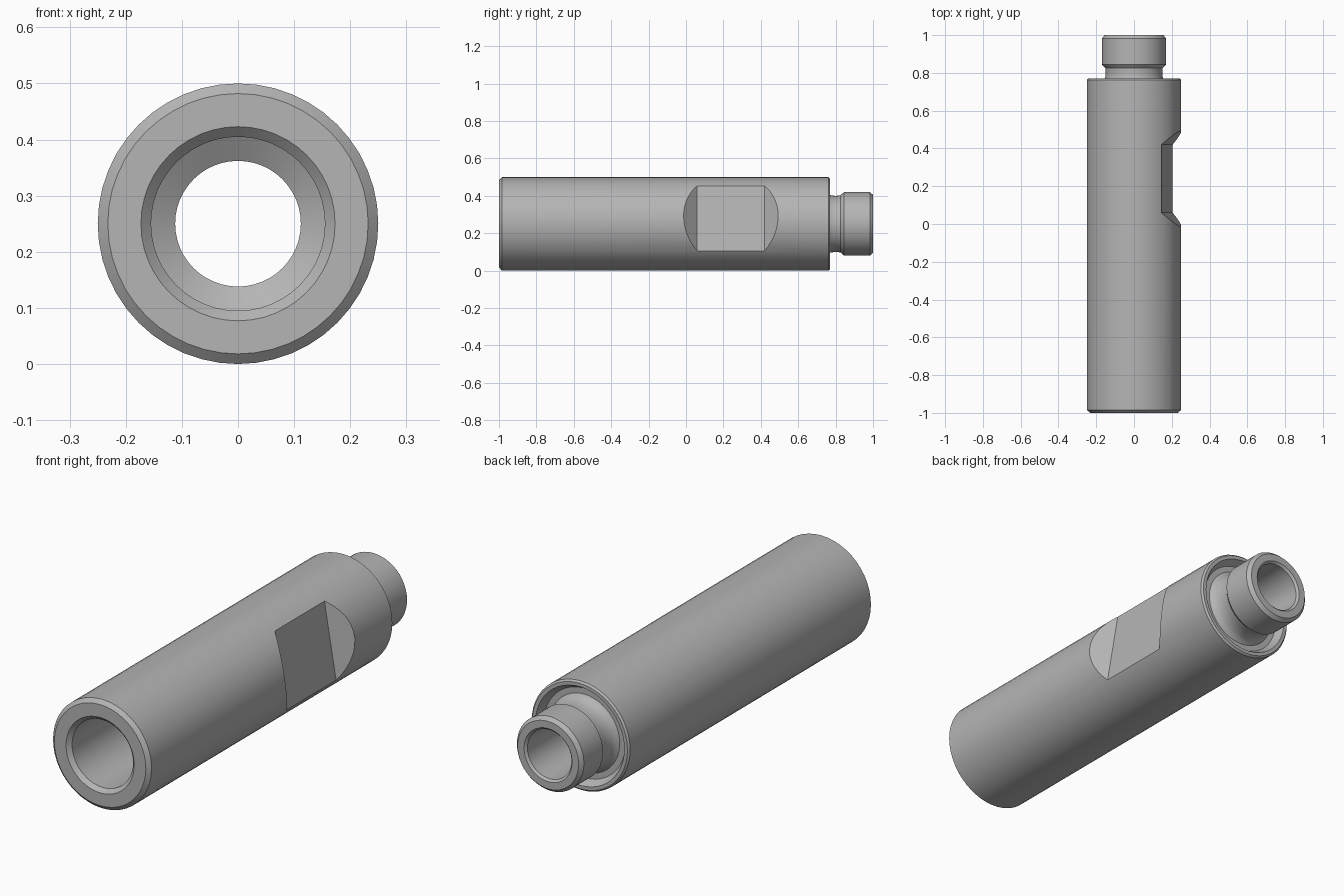
import bpy
import bmesh
import math
from mathutils import Matrix, Vector

default = bpy.data.objects.get("Cube")
if default:
    bpy.data.objects.remove(default, do_unlink=True)

R = 0.25            # barrel radius, also the height of the axis
SEGMENTS = 48
FLAT_TILT = math.radians(9.7)
FLAT_DEPTH = 0.177  # distance of each wrench flat from the axis

steel = bpy.data.materials.new("plain steel grey")
steel.use_nodes = True
colour = (0.46, 0.46, 0.46, 1)
steel.diffuse_color = colour
steel.node_tree.nodes["Principled BSDF"].inputs["Base Color"].default_value = colour


def make_object(name, bm):
    bmesh.ops.recalc_face_normals(bm, faces=bm.faces)
    mesh = bpy.data.meshes.new(name)
    bm.to_mesh(mesh)
    bm.free()
    obj = bpy.data.objects.new(name, mesh)
    bpy.context.collection.objects.link(obj)
    mesh.materials.append(steel)
    return obj


def lathe(name, profile):
    """Revolve a closed (radius, y) outline about the long axis."""
    bm = bmesh.new()
    axis = Vector((0, 0, R))
    verts = [bm.verts.new((r, y, R)) for r, y in profile]
    edges = [bm.edges.new((v, verts[i - 1])) for i, v in enumerate(verts)]
    bmesh.ops.spin(bm, geom=verts + edges, cent=axis, axis=(0, 1, 0),
                   angle=math.tau, steps=SEGMENTS, use_merge=False)
    bmesh.ops.remove_doubles(bm, verts=bm.verts, dist=1e-5)
    return make_object(name, bm)


def flat_cutter(name, angle):
    """Wedge with 45 degree ends that cuts one wrench flat."""
    bm = bmesh.new()
    outline = [(0, 0.06), (0, 0.42), (0.15, 0.57), (0.15, -0.09)]
    face = bm.faces.new([bm.verts.new((FLAT_DEPTH + u, y, -0.4)) for u, y in outline])
    top = bmesh.ops.extrude_face_region(bm, geom=[face])["geom"]
    bmesh.ops.translate(bm, vec=(0, 0, 0.8),
                        verts=[v for v in top if isinstance(v, bmesh.types.BMVert)])
    bm.transform(Matrix.Translation((0, 0, R)) @ Matrix.Rotation(-angle, 4, "Y"))
    obj = make_object(name, bm)
    obj.hide_render = True
    return obj


front_outline = [(0.112, -0.52), (0.155, -0.546), (0.155, -0.982), (0.173, -1.0),
                 (0.232, -1.0), (R, -0.984)]
collar_outline = [(R, 0.762), (0.242, 0.77), (0.226, 0.77), (0.205, 0.735), (0.178, 0.735)]
neck_outline = [(0.165, 0.745), (0.157, 0.76), (0.152, 0.78), (0.15, 0.8), (0.152, 0.825)]
spigot_outline = [(0.17, 0.845), (0.17, 0.983), (0.155, 1.0), (0.122, 1.0), (0.112, 0.99)]

# Hollow body with barrel, relief neck and spigot
tube = lathe("hollow_body", front_outline + collar_outline + neck_outline + spigot_outline)

# Opposed wrench flats
for side, angle in (("left", FLAT_TILT), ("right", FLAT_TILT + math.pi)):
    cutter = flat_cutter(side + "_flat_cutter", angle)
    cut = tube.modifiers.new(side + " flat", "BOOLEAN")
    cut.operation = "DIFFERENCE"
    cut.solver = "EXACT"
    cut.object = cutter
    bpy.context.view_layer.objects.active = tube
    bpy.ops.object.modifier_apply(modifier=cut.name)
    bpy.data.objects.remove(cutter, do_unlink=True)

# Smooth round walls, crisp machined edges
bpy.ops.object.select_all(action="DESELECT")
tube.select_set(True)
bpy.context.view_layer.objects.active = tube
bpy.ops.object.shade_smooth_by_angle(angle=math.radians(25))
